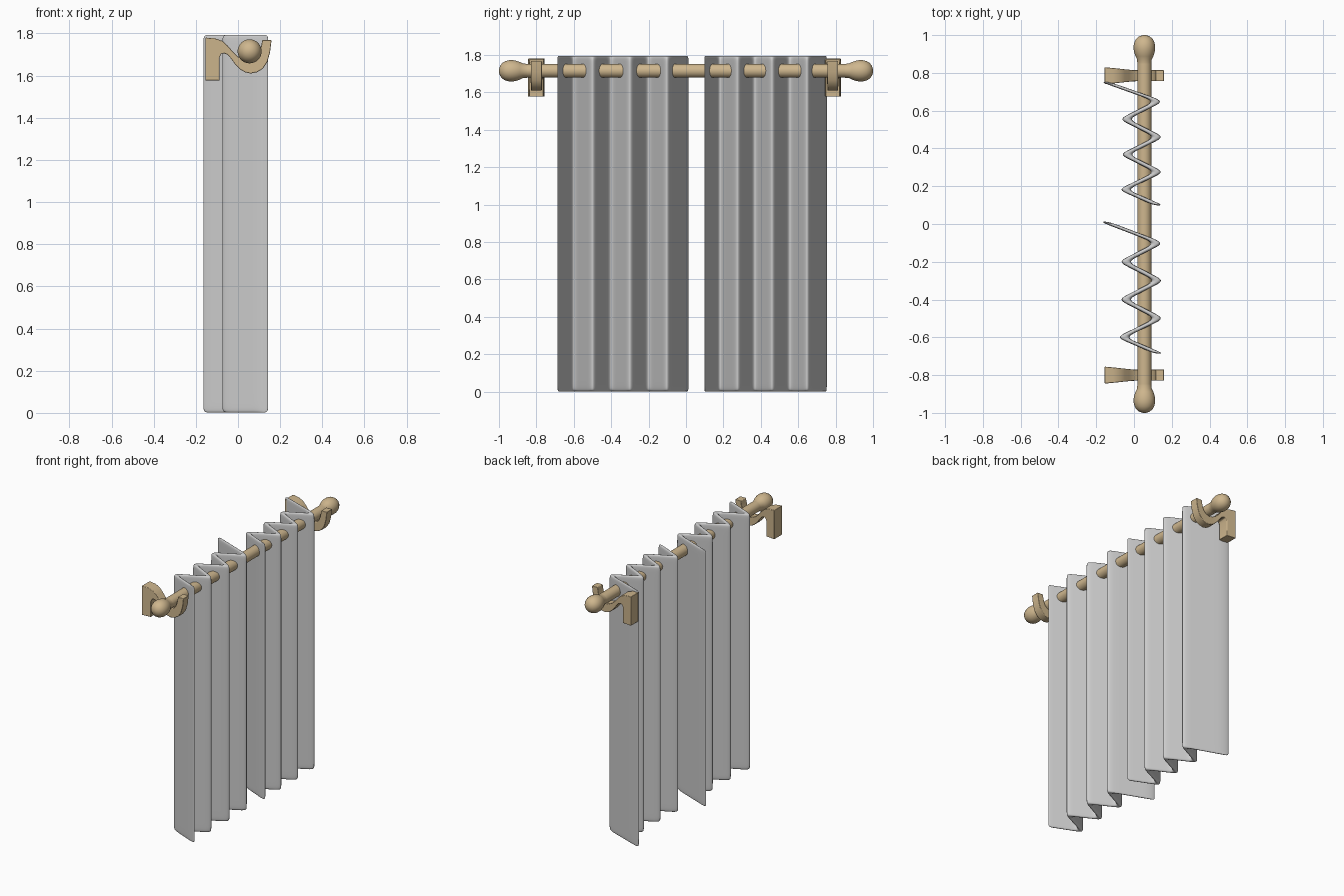
import bpy, bmesh, math

if "Cube" in bpy.data.objects:
    bpy.data.objects.remove(bpy.data.objects["Cube"])

ROD_X, ROD_Z = 0.055, 1.715

wood = bpy.data.materials.new("tan_wood")
wood.diffuse_color = (0.62, 0.47, 0.27, 1)
wood.use_nodes = True
wood.node_tree.nodes["Principled BSDF"].inputs["Base Color"].default_value = wood.diffuse_color


def make_object(name, bm, mat=None, angle=40):
    bmesh.ops.recalc_face_normals(bm, faces=bm.faces[:])
    me = bpy.data.meshes.new(name)
    bm.to_mesh(me)
    bm.free()
    ob = bpy.data.objects.new(name, me)
    bpy.context.collection.objects.link(ob)
    if mat:
        me.materials.append(mat)
    bpy.ops.object.select_all(action='DESELECT')
    ob.select_set(True)
    bpy.context.view_layer.objects.active = ob
    bpy.ops.object.shade_smooth_by_angle(angle=math.radians(angle))
    return ob


def lathe(name, profile, seg=32):
    """Revolve (radius, y) points about the rod axis."""
    bm = bmesh.new()
    rings = []
    for r, y in profile:
        rings.append([bm.verts.new((ROD_X + r * math.cos(2 * math.pi * k / seg), y,
                                    ROD_Z + r * math.sin(2 * math.pi * k / seg)))
                      for k in range(seg)])
    for a, b in zip(rings, rings[1:]):
        for k in range(seg):
            n = (k + 1) % seg
            bm.faces.new((a[k], a[n], b[n], b[k]))
    bm.faces.new(rings[0])
    bm.faces.new(rings[-1])
    return make_object(name, bm, wood)


def curtain(name, folds):
    """Pleated slab: a zigzag cage in plan, rounded by subdivision."""
    plan = []
    last = len(folds) - 2
    for i, (p, q) in enumerate(zip(folds, folds[1:])):
        steps = [0, 0.3, 0.7]
        if i == 0:
            steps.insert(1, 0.08)
        if i == last:
            steps += [0.92, 1]
        plan += [(p[0] + (q[0] - p[0]) * t, p[1] + (q[1] - p[1]) * t) for t in steps]
    rows = [0.0, 0.035, 0.3, 0.9, 1.5, 1.76, 1.795]
    n, m = len(plan), len(rows)
    bm = bmesh.new()
    grid = []
    for side in (-1, 1):
        layer = []
        for i, (x, y) in enumerate(plan):
            d = side * (0.01 if i in (0, n - 1) else 0.025)
            layer.append([bm.verts.new((x + d, y, z)) for z in rows])
        grid.append(layer)
    a, b = grid
    for g in grid:
        for i in range(n - 1):
            for j in range(m - 1):
                bm.faces.new((g[i][j], g[i + 1][j], g[i + 1][j + 1], g[i][j + 1]))
    for i in range(n - 1):
        for j in (0, m - 1):
            bm.faces.new((a[i][j], a[i + 1][j], b[i + 1][j], b[i][j]))
    for j in range(m - 1):
        for i in (0, n - 1):
            bm.faces.new((a[i][j], a[i][j + 1], b[i][j + 1], b[i][j]))
    ob = make_object(name, bm, angle=180)
    sub = ob.modifiers.new("soften", 'SUBSURF')
    sub.levels = sub.render_levels = 3


def bracket(name, yc):
    """S-shaped hook: paired upper/lower outline points, wider at the wall."""
    band = [((-.155, 1.577), (-.088, 1.577)), ((-.155, 1.69), (-.088, 1.685)),
            ((-.155, 1.78), (-.08, 1.703)), ((-.11, 1.777), (-.066, 1.706)),
            ((-.075, 1.765), (-.048, 1.698)), ((-.048, 1.741), (-.032, 1.679)),
            ((-.025, 1.714), (-.012, 1.651)), ((.0, 1.69), (.012, 1.628)),
            ((.027, 1.677), (.035, 1.615)), ((.055, 1.672), (.06, 1.61)),
            ((.08, 1.68), (.09, 1.616)), ((.096, 1.697), (.117, 1.632)),
            ((.106, 1.722), (.139, 1.664)), ((.111, 1.745), (.152, 1.71)),
            ((.115, 1.768), (.159, 1.768))]
    bm = bmesh.new()
    rings = []
    for (ux, uz), (lx, lz) in band:
        ring = []
        for x, z, s in ((ux, uz, -1), (lx, lz, -1), (lx, lz, 1), (ux, uz, 1)):
            half = 0.029 + 0.016 * min(1, max(0, (0.0 - x) / 0.15))
            ring.append(bm.verts.new((x, yc + s * half, z)))
        rings.append(ring)
    for a, b in zip(rings, rings[1:]):
        for k in range(4):
            n = (k + 1) % 4
            bm.faces.new((a[k], a[n], b[n], b[k]))
    bm.faces.new(rings[0])
    bm.faces.new(rings[-1])
    ob = make_object(name, bm, wood, 35)
    bev = ob.modifiers.new("edge", 'BEVEL')
    bev.width, bev.segments = 0.003, 2
    bev.limit_method, bev.angle_limit = 'ANGLE', math.radians(40)


# rod and round end finials
lathe("curtain_rod", [(0.037, -0.89), (0.037, 0.89)])
knob = [(0.037, 0.85), (0.039, 0.872), (0.047, 0.888), (0.053, 0.905), (0.057, 0.925),
        (0.057, 0.945), (0.052, 0.965), (0.042, 0.982), (0.027, 0.994), (0.01, 0.9995), (0.001, 1.0)]
for label, s in (("left", -1), ("right", 1)):
    lathe("finial_" + label, [(r, s * y) for r, y in knob])

# wall brackets
bracket("bracket_left", -0.80)
bracket("bracket_right", 0.785)

# two pleated curtains
curtain("curtain_right", [(-.155, .753), (.135, .65), (-.055, .555), (.135, .46),
                          (-.052, .368), (.135, .275), (-.06, .182), (.132, .098)])
curtain("curtain_left", [(-.158, .013), (.137, -.10), (-.06, -.20), (.137, -.30),
                         (-.06, -.40), (.137, -.50), (-.07, -.60), (.135, -.687)])
